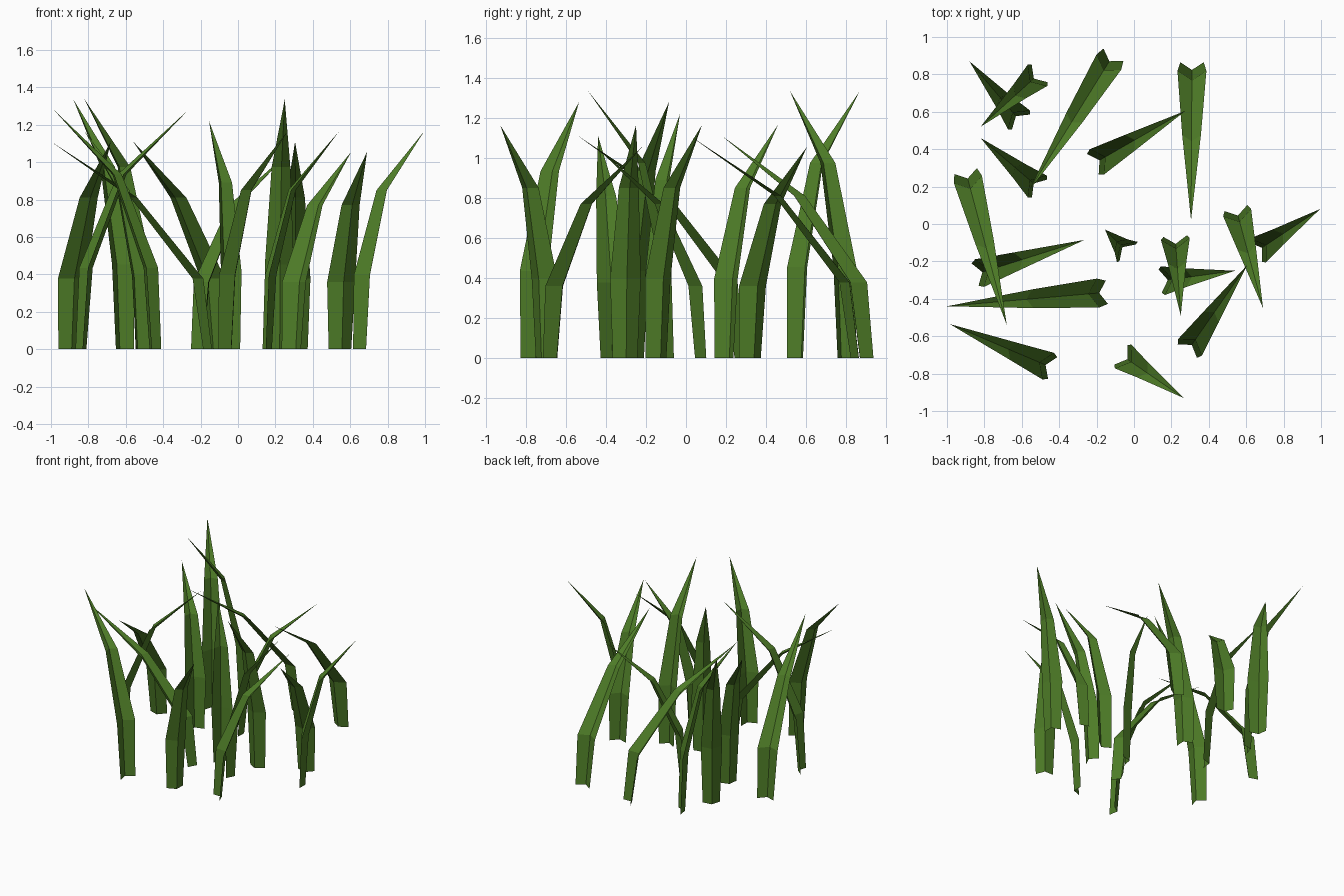
import bpy
from mathutils import Vector

if "Cube" in bpy.data.objects:
    bpy.data.objects.remove(bpy.data.objects["Cube"])

green = bpy.data.materials.new("grass green")
green.diffuse_color = (0.075, 0.20, 0.02, 1)
green.use_nodes = True
green.node_tree.nodes["Principled BSDF"].inputs["Base Color"].default_value = green.diffuse_color

# Blades grouped by height: (base x, base y, tip x, tip y)
CLUMP = {
    1.055: [(-.22, .32, .275, .605), (.285, -.68, .605, -.22), (.545, .085, .69, -.45)],
    1.11: [(-.11, .905, -.56, .18), (.31, .865, .305, .02),
           (-.90, .283, -.68, -.54), (-.145, -.365, -1.0, -.44)],
    1.165: [(-.505, .19, -.82, .46), (-.07, -.70, .265, -.93),
            (.14, -.305, .54, -.25), (.65, -.15, .995, .08)],
    1.22: [(-.033, -.153, -.155, -.03)],
    1.28: [(-.85, -.27, -.265, -.085), (-.435, -.77, -.985, -.535)],
    1.335: [(-.605, .545, -.88, .87), (-.505, .805, -.82, .52), (.22, -.065, .25, -.49)],
}


def grass_blade(height, bx, by, tx, ty):
    """Folded leaf: three V-shaped sections closing to a point, bending outwards."""
    base, tip = Vector((bx, by, 0)), Vector((tx, ty, 0))
    lean = (tip - base).length
    out = (tip - base).normalized()
    side = Vector((-out.y, out.x, 0))
    bend = lean / height
    sections = [(0, 0, .125), (.34, .02 + .045 * bend, .155), (.73, .24 + .29 * bend, .10)]
    verts = []
    for up, along, width in sections:
        c = base + out * lean * along + Vector((0, 0, height * up))
        verts += [c + side * width / 2, c + out * width * .33, c - side * width / 2]
    verts.append(tip + Vector((0, 0, height)))
    faces = []
    for i in (0, 3):
        for k in (i, i + 1):
            faces.append((k, k + 3, k + 4, k + 1))
    faces += [(6, 9, 7), (7, 9, 8)]
    mesh = bpy.data.meshes.new("grass_blade")
    # winding faces the upper, channelled side
    mesh.from_pydata(verts, [], [f[::-1] for f in faces])
    mesh.materials.append(green)
    ob = bpy.data.objects.new("grass_blade", mesh)
    bpy.context.collection.objects.link(ob)
    # make sure normals point to the upper side
    mesh.update()
    if mesh.polygons[-1].normal.z < 0:
        mesh.flip_normals()


for height, blades in CLUMP.items():
    for blade in blades:
        grass_blade(height, *blade)
